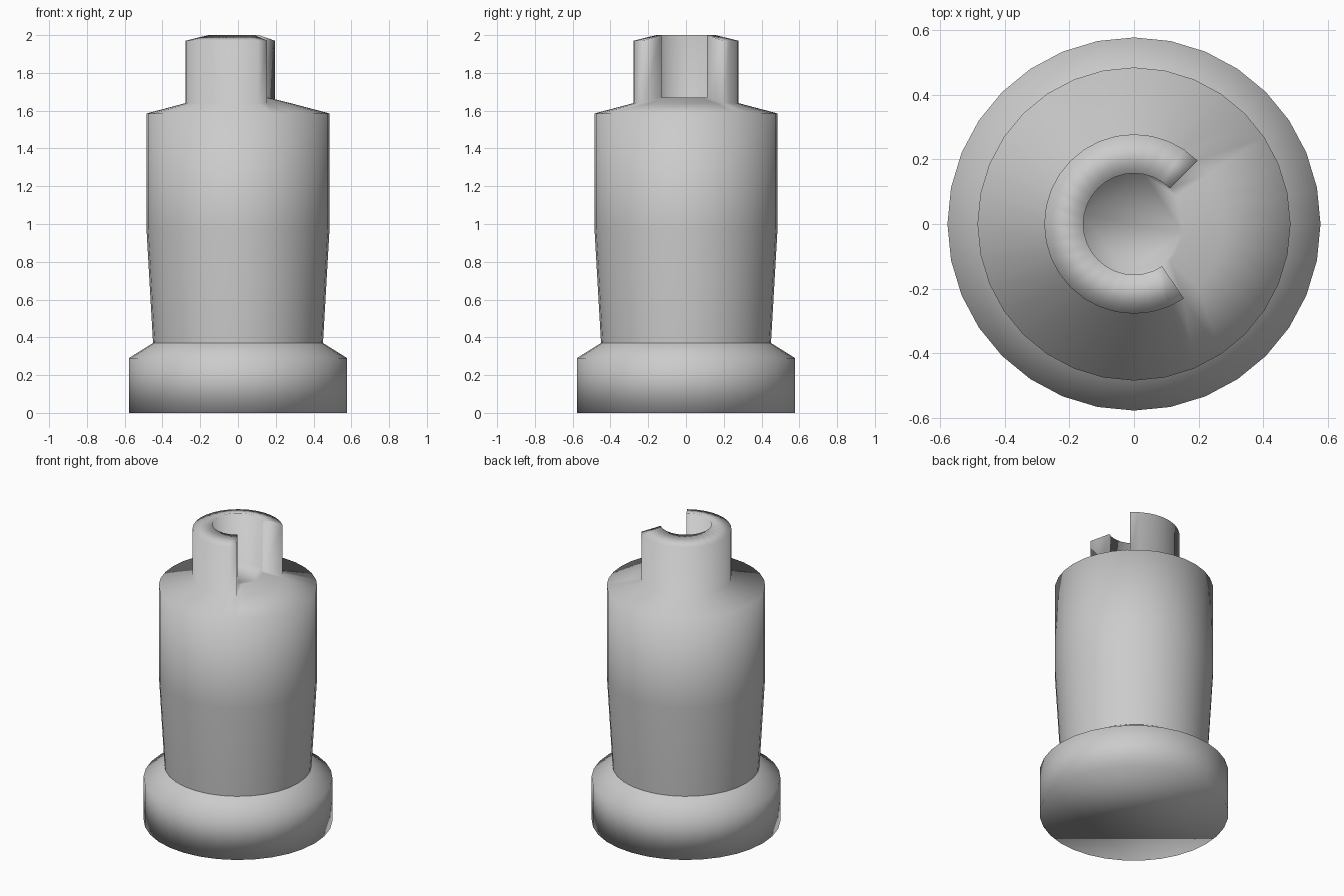
import bpy, bmesh, math

if "Cube" in bpy.data.objects:
    bpy.data.objects.remove(bpy.data.objects["Cube"])

SIDES = 32


def lathe(bm, profile):
    """Revolve (radius, z) points; returns vertex rings and face bands."""
    rings = []
    for r, z in profile:
        angles = [2 * math.pi * i / SIDES for i in range(SIDES)]
        rings.append([bm.verts.new((r * math.cos(a), r * math.sin(a), z)) for a in angles])
    bands = []
    for lo, hi in zip(rings, rings[1:]):
        bands.append([bm.faces.new((lo[i], lo[(i + 1) % SIDES], hi[(i + 1) % SIDES], hi[i]))
                      for i in range(SIDES)])
    return rings, bands


def finish(bm, name):
    bmesh.ops.recalc_face_normals(bm, faces=bm.faces[:])
    for f in bm.faces:
        f.smooth = True
    mesh = bpy.data.meshes.new(name)
    bm.to_mesh(mesh)
    bm.free()
    obj = bpy.data.objects.new(name, mesh)
    bpy.context.collection.objects.link(obj)
    return obj


# Base: wide foot with a chamfered top and closed underside
bm = bmesh.new()
rings, _ = lathe(bm, [(0.578, 0.0), (0.578, 0.29), (0.45, 0.37)])
bm.faces.new(rings[0][::-1])
finish(bm, "base")

# Body: tapered barrel with a shallow conical shoulder
bm = bmesh.new()
rings, bands = lathe(bm, [(0.45, 0.37), (0.485, 0.98), (0.485, 1.585),
                          (0.278, 1.64), (0.157, 1.67)])
bm.faces.new(rings[-1])

# Collar: C-shaped wall raised from the inner shoulder band, gap facing +x
collar = bands[-1][4:27]
result = bmesh.ops.extrude_face_region(bm, geom=collar)
raised = [g for g in result["geom"] if isinstance(g, bmesh.types.BMVert)]
bmesh.ops.translate(bm, verts=raised, vec=(0, 0, 0.33))
leftover = [f for f in collar if f.is_valid]
if leftover:
    bmesh.ops.delete(bm, geom=leftover, context='FACES_ONLY')
finish(bm, "body_with_collar")
